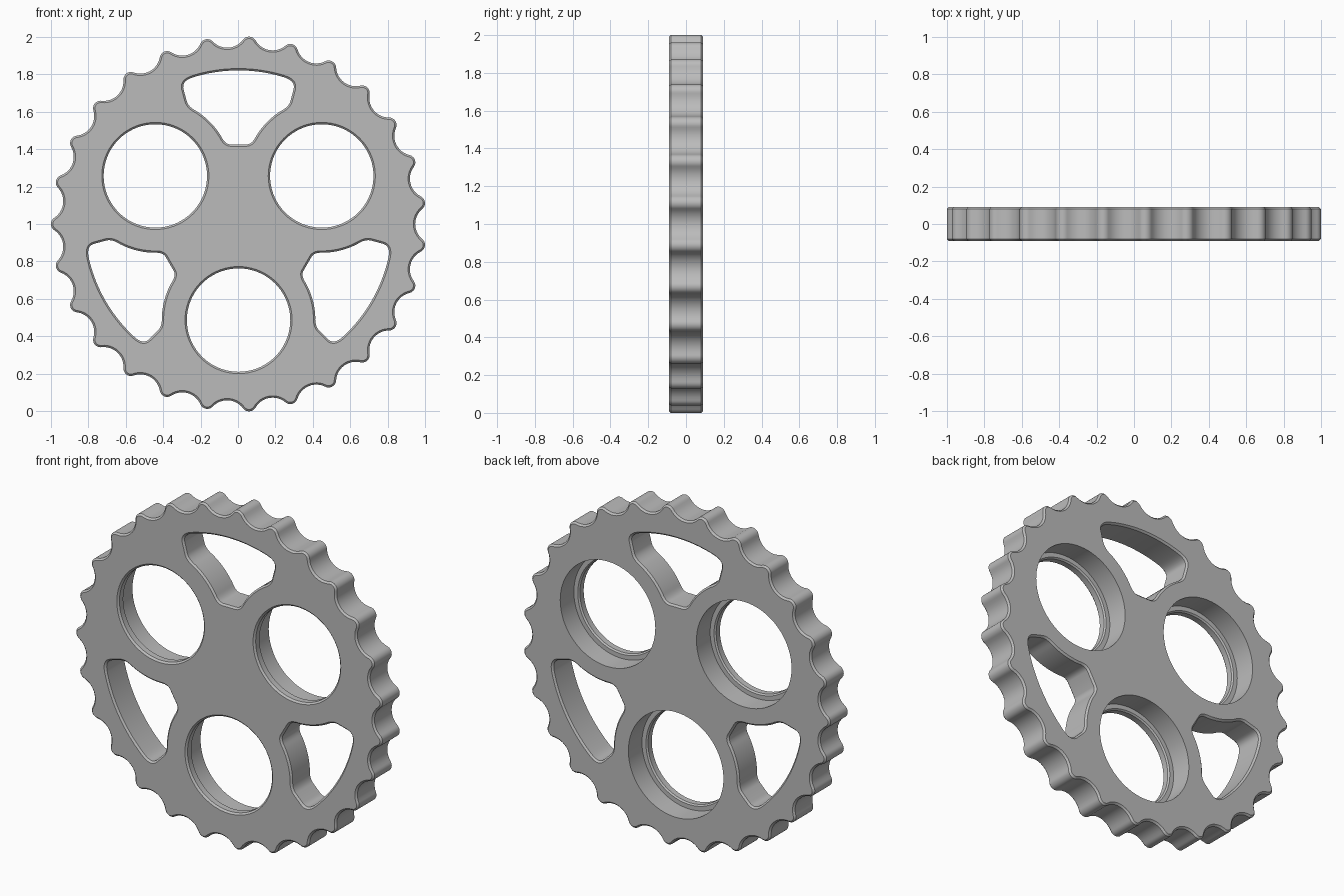
import bpy, bmesh
from math import sin, cos, pi, radians, hypot, atan2
from mathutils import Vector

cube = bpy.data.objects.get("Cube")
if cube:
    bpy.data.objects.remove(cube)

TEETH = 27
TIP, ROOT, TIP_ROUND = 1.0017, 0.943, 0.04
HALF, CHAMFER = 0.09, 0.01
BORE_DIST = 0.513
SHIFT = Vector((0.003, 0, 1))


def arc(cx, cz, r, a0, a1, n):
    return [Vector((cx + r * cos(a0 + (a1 - a0) * i / n),
                    cz + r * sin(a0 + (a1 - a0) * i / n))) for i in range(n + 1)]


def corner(a, b, c, n=8):
    """Rounded corner from a to c pulled towards b."""
    a, b, c = Vector(a), Vector(b), Vector(c)
    return [a * (1 - t) ** 2 + b * 2 * t * (1 - t) + c * t * t
            for t in (i / n for i in range(n + 1))]


def turn(points, angle):
    c, s = cos(angle), sin(angle)
    return [Vector((p.x * c - p.y * s, p.x * s + p.y * c)) for p in points]


def tidy(points):
    """Drop repeated neighbours from a closed loop."""
    return [p for i, p in enumerate(points) if (p - points[i - 1]).length > 1e-4]


def inset(points, d):
    """Move a counter-clockwise loop inwards by d."""
    out = []
    for i, p in enumerate(points):
        t = (points[(i + 1) % len(points)] - points[i - 1]).normalized()
        out.append(p + Vector((-t.y, t.x)) * d)
    return out


def toothed_outline():
    # one concave valley and one convex tip, tangent to each other
    half = pi / TEETH
    cr = TIP - TIP_ROUND
    cx, cz = cr * cos(half), cr * sin(half)
    d = cx - ROOT
    r = (d * d + cz * cz - TIP_ROUND ** 2) / (2 * (TIP_ROUND + d))
    vx = ROOT + r
    a = atan2(cz, cx - vx)
    valley = arc(vx, 0, r, 2 * pi - a, a, 12)
    tip = arc(cx, cz, TIP_ROUND, a - pi, 2 * half + pi - a, 10)
    return tidy([p for k in range(TEETH) for p in turn(valley + tip, 2 * half * k)])


def window_outline():
    # right half from the outer rim down to the hub, then mirrored
    bx, bz = BORE_DIST * cos(pi / 6), BORE_DIST * sin(pi / 6)
    rim = arc(0, 0, 0.83, pi / 2, radians(73), 10)
    side = arc(bx, bz, 0.4, radians(122.5), radians(149), 10)
    half = (rim + corner(rim[-1], (0.318, 0.771), (0.303, 0.715))
            + corner((0.287, 0.655), (0.277, 0.618), side[0]) + side
            + corner(side[-1], (0.079, 0.417), (0.045, 0.415)))
    return tidy([Vector((-p.x, p.y)) for p in half] + half[::-1])


bm = bmesh.new()
front_edges, back_edges = [], []


def add_wall(sections):
    """Bridge (loop, y) sections and remember the two end rings."""
    rings = [[bm.verts.new(Vector((p.x, y, p.y)) + SHIFT) for p in loop]
             for loop, y in sections]
    n = len(rings[0])
    for a, b in zip(rings, rings[1:]):
        for i in range(n):
            j = (i + 1) % n
            bm.faces.new((a[i], a[j], b[j], b[i]))
    for ring, store in ((rings[0], front_edges), (rings[-1], back_edges)):
        store += [bm.edges.get((ring[i], ring[(i + 1) % n])) for i in range(n)]


# toothed rim
outline = toothed_outline()
small = inset(outline, CHAMFER)
add_wall([(small, -HALF), (outline, CHAMFER - HALF),
          (outline, HALF - CHAMFER), (small, HALF)])

# three windows and three stepped bores
window = window_outline()
window_wall = inset(window, CHAMFER)
bore_steps = [(0.286, -HALF), (0.276, CHAMFER - HALF), (0.276, -0.045),
              (0.284, -0.037), (0.31, -0.037), (0.31, HALF)]
for k in range(3):
    angle = 2 * pi * k / 3
    w, ww = turn(window, angle), turn(window_wall, angle)
    add_wall([(w, -HALF), (ww, CHAMFER - HALF), (ww, HALF - CHAMFER), (w, HALF)])
    a = angle + pi / 6
    cx, cz = BORE_DIST * cos(a), BORE_DIST * sin(a)
    add_wall([(arc(cx, cz, r, 0, 2 * pi, 72)[:-1], y) for r, y in bore_steps])

# flat front and back
for edges, ny in ((front_edges, -1), (back_edges, 1)):
    bmesh.ops.triangle_fill(bm, edges=edges, use_beauty=True, normal=(0, ny, 0))
bmesh.ops.recalc_face_normals(bm, faces=bm.faces[:])

mesh = bpy.data.meshes.new("sprocket_wheel")
bm.to_mesh(mesh)
bm.free()
wheel = bpy.data.objects.new("sprocket_wheel", mesh)
bpy.context.collection.objects.link(wheel)

grey = bpy.data.materials.new("plain_grey")
grey.use_nodes = True
colour = (0.5, 0.5, 0.5, 1)
grey.diffuse_color = colour
grey.node_tree.nodes["Principled BSDF"].inputs["Base Color"].default_value = colour
mesh.materials.append(grey)

bpy.ops.object.select_all(action='DESELECT')
wheel.select_set(True)
bpy.context.view_layer.objects.active = wheel
bpy.ops.object.shade_smooth_by_angle()
